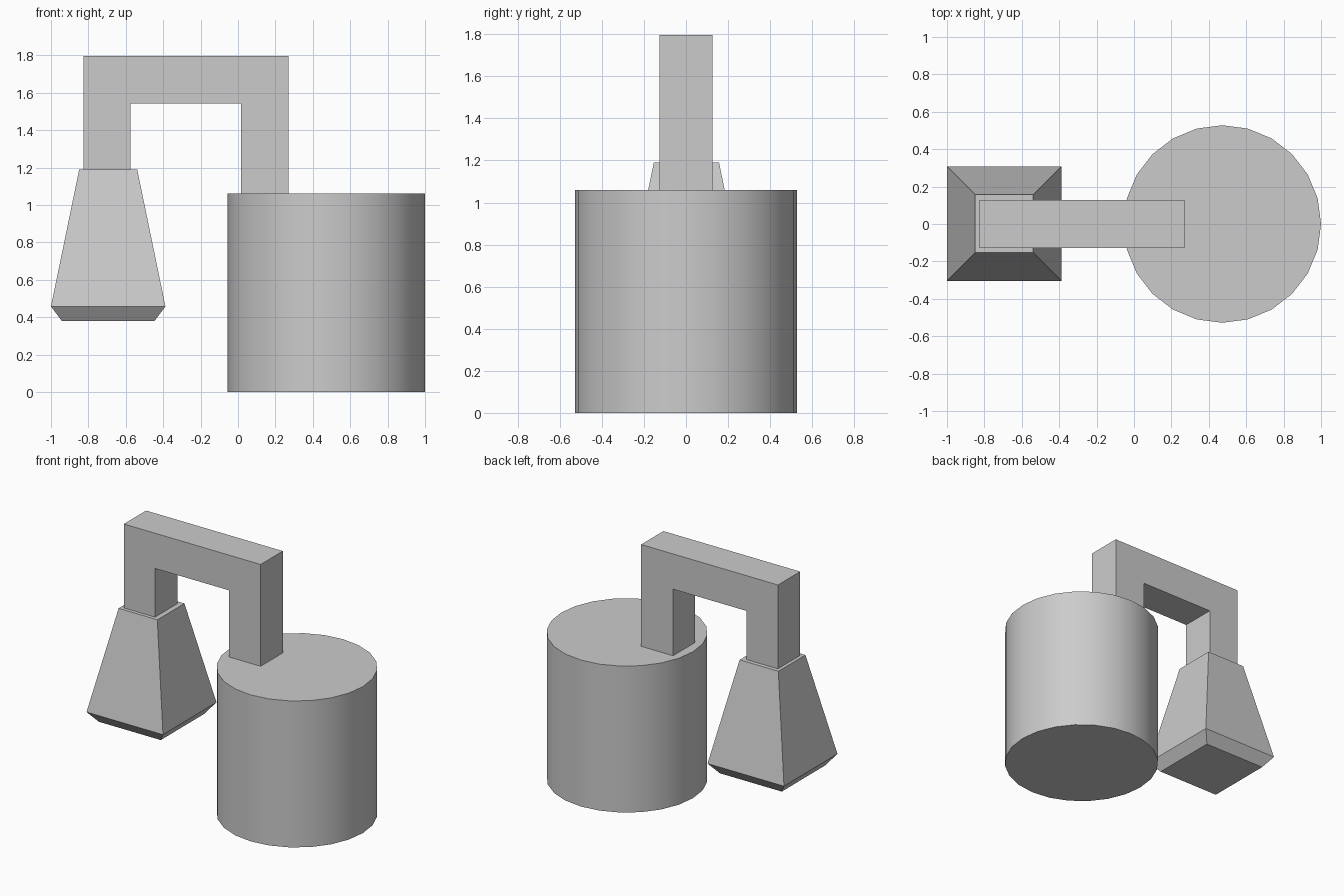
import bpy, bmesh
from math import radians

if "Cube" in bpy.data.objects:
    bpy.data.objects.remove(bpy.data.objects["Cube"])


def finish(name, bm):
    bmesh.ops.recalc_face_normals(bm, faces=bm.faces[:])
    mesh = bpy.data.meshes.new(name)
    bm.to_mesh(mesh)
    bm.free()
    obj = bpy.data.objects.new(name, mesh)
    bpy.context.collection.objects.link(obj)
    return obj


# Round base drum: 24 sides, smooth wall and flat caps
bpy.ops.mesh.primitive_cylinder_add(vertices=24, radius=0.528, depth=1.06,
                                    location=(0.472, 0, 0.53),
                                    rotation=(0, 0, radians(90)))
drum = bpy.context.object
drum.name = "base_drum"
bpy.ops.object.shade_smooth_by_angle(angle=radians(30))

# Square-section arm: inverted U profile extruded along y
profile = [(0.27, 1.06), (0.27, 1.797), (-0.825, 1.797), (-0.825, 1.19),
           (-0.575, 1.19), (-0.575, 1.542), (0.015, 1.542), (0.015, 1.06)]
bm = bmesh.new()
face = bm.faces.new([bm.verts.new((x, -0.127, z)) for x, z in profile])
side = bmesh.ops.extrude_face_region(bm, geom=[face])["geom"]
bmesh.ops.translate(bm, vec=(0, 0.254, 0),
                    verts=[v for v in side if isinstance(v, bmesh.types.BMVert)])
finish("bent_arm", bm)

# Tapered square shade: stacked square rings (height, half width), closed ends
bm = bmesh.new()
cx, cy = -0.694, 0.002
rings = []
for z, h in [(0.38, 0.248), (0.457, 0.306), (1.19, 0.155)]:
    rings.append([bm.verts.new((cx + sx * h, cy + sy * h, z))
                  for sx, sy in ((-1, -1), (1, -1), (1, 1), (-1, 1))])
for low, high in zip(rings, rings[1:]):
    for i in range(4):
        j = (i + 1) % 4
        bm.faces.new((low[i], low[j], high[j], high[i]))
bm.faces.new(rings[0])
bm.faces.new(rings[-1])
finish("lamp_shade", bm)
